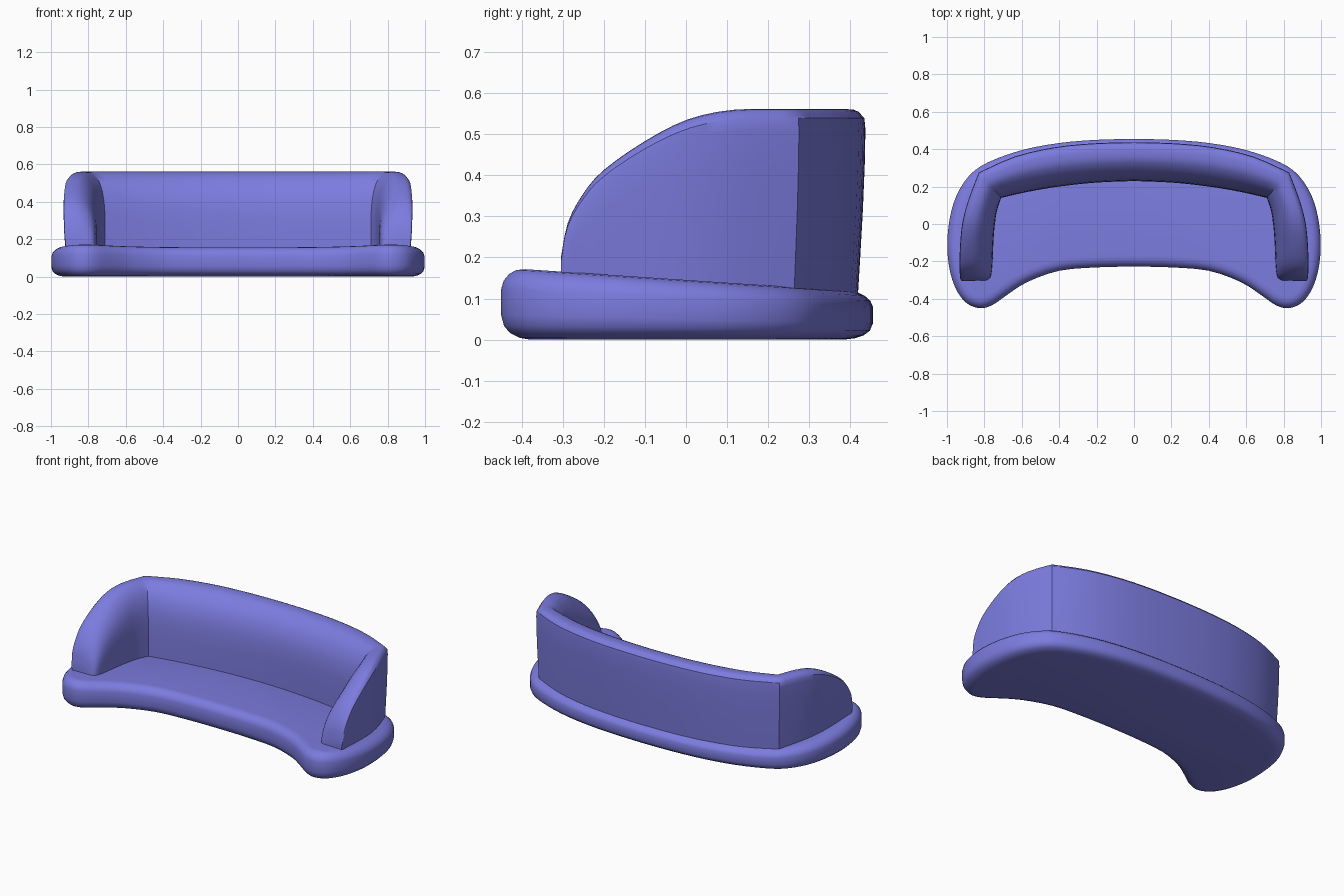
import bpy, bmesh, math
from mathutils import Vector

if "Cube" in bpy.data.objects:
    bpy.data.objects.remove(bpy.data.objects["Cube"])

fabric = bpy.data.materials.new("periwinkle fabric")
fabric.diffuse_color = (0.2, 0.2, 0.74, 1)
fabric.use_nodes = True
fabric.node_tree.nodes["Principled BSDF"].inputs["Base Color"].default_value = fabric.diffuse_color


def catmull(pts, steps):
    """Smooth an open run of points (any dimension)."""
    out = []
    n = len(pts)
    for i in range(n - 1):
        p = [Vector(pts[max(0, min(n - 1, j))]) for j in (i - 1, i, i + 1, i + 2)]
        for k in range(steps):
            t = k / steps
            out.append(0.5 * (2 * p[1] + (p[2] - p[0]) * t
                       + (2 * p[0] - 5 * p[1] + 4 * p[2] - p[3]) * t * t
                       + (3 * p[1] - p[0] - 3 * p[2] + p[3]) * t ** 3))
    out.append(Vector(pts[-1]))
    return out


def make_object(name, rings, closed_rings, cap_start, cap_end, angle, mirror=False):
    """Skin a list of vertex rings into an object."""
    bm = bmesh.new()
    vr = [[bm.verts.new(p) for p in r] for r in rings]
    n = len(vr[0])
    for a, b in zip(vr, vr[1:]):
        for i in range(n if closed_rings else n - 1):
            j = (i + 1) % n
            bm.faces.new((a[i], a[j], b[j], b[i]))
    if cap_start:
        bm.faces.new(vr[0][::-1])
    if cap_end:
        bm.faces.new(vr[-1])
    if mirror:
        geom = bm.verts[:] + bm.edges[:] + bm.faces[:]
        bmesh.ops.mirror(bm, geom=geom, axis='X', merge_dist=0.0005)
    bmesh.ops.recalc_face_normals(bm, faces=bm.faces[:])
    me = bpy.data.meshes.new(name)
    bm.to_mesh(me)
    bm.free()
    me.materials.append(fabric)
    ob = bpy.data.objects.new(name, me)
    bpy.context.collection.objects.link(ob)
    bpy.ops.object.select_all(action='DESELECT')
    ob.select_set(True)
    bpy.context.view_layer.objects.active = ob
    bpy.ops.object.shade_smooth_by_angle(angle=math.radians(angle))
    return ob


# Seat: kidney-shaped cushion, rounded edges, top sloping down to the back
half = [(0, .455), (.2, .45), (.4, .433), (.6, .395), (.78, .33), (.88, .26),
        (.95, .15), (.985, .03), (.998, -.1), (.99, -.22), (.96, -.33),
        (.905, -.415), (.83, -.45), (.76, -.435), (.68, -.38), (.57, -.31),
        (.4, -.25), (.2, -.232), (0, -.228)]
loop = half + [(-x, y) for x, y in half[-2:0:-1]]
outline = catmull(loop + [loop[0]], 3)[:-1]
count = len(outline)
normals = []
for i in range(count):
    d = outline[(i + 1) % count] - outline[i - 1]
    normals.append(Vector((d.y, -d.x)).normalized())   # points inward (clockwise loop)

layers = [(.07, 0), (.045, .025), (.022, .09), (.007, .19), (0, .34), (0, .7),
          (.006, .82), (.02, .92), (.037, .98), (.06, 1)]
rings = []
for inset, f in layers:
    ring = []
    for p, nrm in zip(outline, normals):
        q = p + nrm * inset
        ring.append((q.x, q.y, f * (.172 - .067 * (q.y + .4))))
    rings.append(ring)
make_object("seat", rings, True, True, True, 40)

# Backrest and arms: stations of (inner x, inner y, outer x, outer y, height)
back = [(0, .23, 0, .437, .56), (.2, .222, .2, .432, .56), (.39, .202, .42, .411, .56),
        (.56, .174, .64, .36, .56), (.71, .14, .83, .275, .56)]
arm = [(.71, .14, .83, .275, .56), (.733, .07, .885, .13, .558), (.745, -.01, .917, .01, .535),
       (.752, -.1, .929, -.1, .482), (.756, -.2, .933, -.2, .412), (.76, -.25, .932, -.25, .355),
       (.768, -.285, .93, -.288, .285), (.785, -.302, .922, -.305, .2)]
stations = catmull(back, 3)[:-1] + catmull(arm, 3)
# Cushion section: (share across from inner to outer, share of height)
section = catmull([(0, 0), (0, .4), (.03, .62), (.12, .78), (.28, .9), (.48, .975),
                   (.65, 1), (.86, 1), (.96, .97), (1, .9), (.97, .5), (.9, 0)], 2)
base = .07
rings = []
for ix, iy, ox, oy, h in stations:
    rings.append([(ix + (ox - ix) * u, iy + (oy - iy) * u, base + (h - base) * v)
                  for u, v in section])
make_object("backrest_and_arms", rings, True, False, True, 35, mirror=True)
